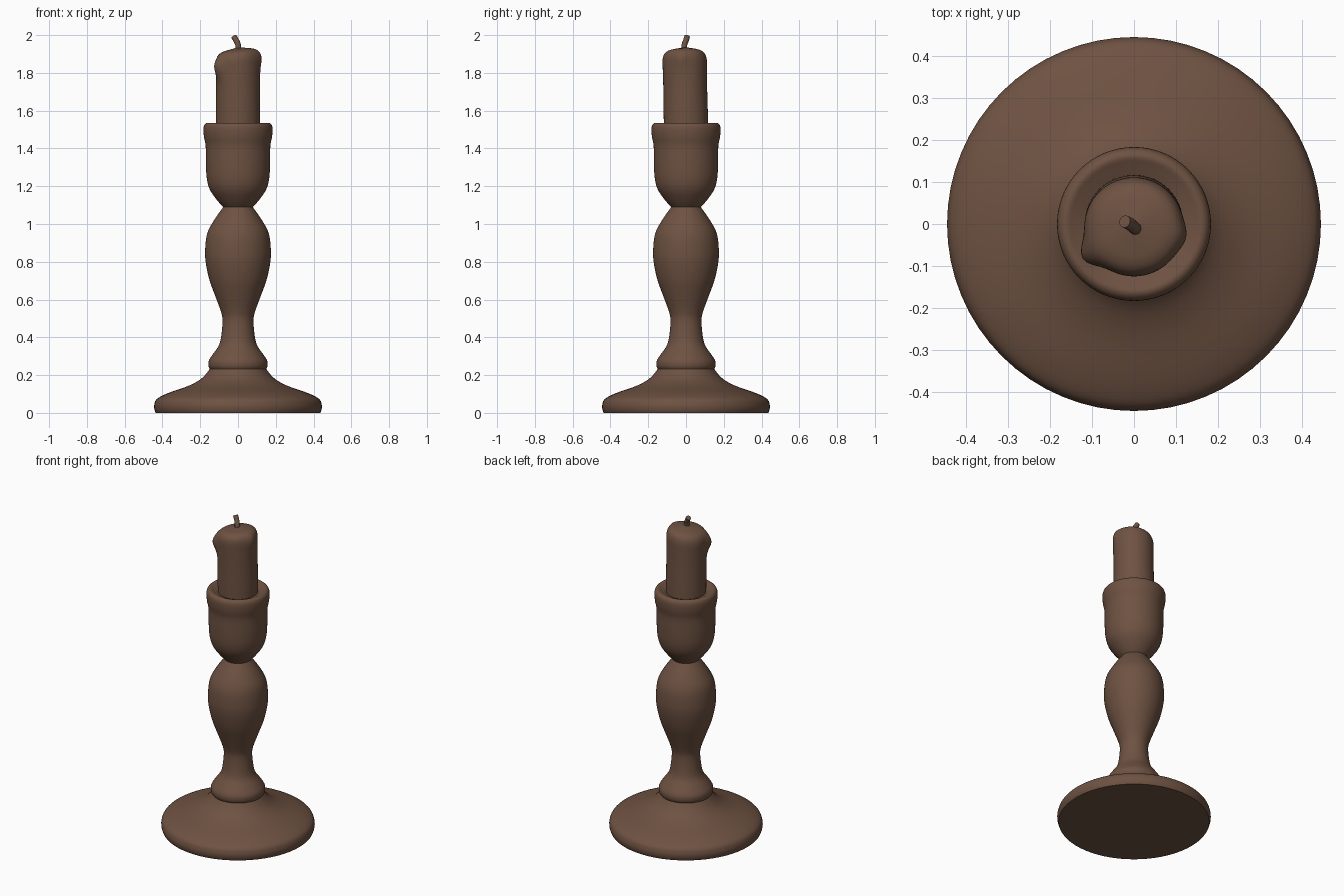
import bpy, bmesh, math
from mathutils import Vector

if "Cube" in bpy.data.objects:
    bpy.data.objects.remove(bpy.data.objects["Cube"])

brown = bpy.data.materials.new("dark_brown")
brown.diffuse_color = (0.155, 0.084, 0.054, 1)
brown.use_nodes = True
brown.node_tree.nodes["Principled BSDF"].inputs["Base Color"].default_value = brown.diffuse_color


def smooth_path(pts, steps=4):
    """Catmull-Rom resampling of a profile or path."""
    p = [Vector(q) for q in pts]
    p = [2 * p[0] - p[1]] + p + [2 * p[-1] - p[-2]]
    out = []
    for i in range(1, len(p) - 2):
        a, b, c, d = p[i - 1:i + 3]
        for s in range(steps):
            t = s / steps
            out.append(0.5 * (2 * b + (c - a) * t + (2 * a - 5 * b + 4 * c - d) * t * t
                              + (3 * b - a - 3 * c + d) * t ** 3))
    return out + [p[-2]]


def finish(name, bm):
    bmesh.ops.recalc_face_normals(bm, faces=bm.faces)
    me = bpy.data.meshes.new(name)
    bm.to_mesh(me)
    bm.free()
    ob = bpy.data.objects.new(name, me)
    bpy.context.collection.objects.link(ob)
    me.materials.append(brown)
    bpy.context.view_layer.objects.active = ob
    ob.select_set(True)
    bpy.ops.object.shade_smooth_by_angle(angle=math.radians(40))
    ob.select_set(False)
    return ob


def skin(rings, caps):
    """Bridge rings of points; caps = (close first, close last)."""
    bm = bmesh.new()
    vs = [[bm.verts.new(p) for p in r] for r in rings]
    n = len(vs[0])
    for a, b in zip(vs, vs[1:]):
        for i in range(n):
            j = (i + 1) % n
            bm.faces.new((a[i], a[j], b[j], b[i]))
    if caps[0]:
        bm.faces.new(vs[0][::-1])
    if caps[1]:
        bm.faces.new(vs[-1])
    return bm


def lathe(name, profile, caps=(False, False), warp=None, n=64):
    rings = []
    for r, z in smooth_path(profile):
        ring = []
        for i in range(n):
            a = math.tau * i / n
            rr, zz = warp(r, z, a) if warp else (r, z)
            ring.append((rr * math.cos(a), rr * math.sin(a), zz))
        rings.append(ring)
    return finish(name, skin(rings, caps))


# Broad foot
lathe("base", [(0.436, 0), (0.443, 0.02), (0.443, 0.045), (0.428, 0.075), (0.37, 0.105),
               (0.27, 0.14), (0.21, 0.17), (0.175, 0.2), (0.15, 0.232)], (True, False))

# Turned stem: collar, narrow waist and bulb
lathe("stem", [(0.15, 0.232), (0.157, 0.25), (0.154, 0.278), (0.13, 0.315), (0.1, 0.36),
               (0.087, 0.42), (0.082, 0.49), (0.09, 0.535), (0.117, 0.61), (0.15, 0.7),
               (0.17, 0.79), (0.174, 0.86), (0.163, 0.95), (0.127, 1.02), (0.078, 1.09)])

# Candle cup with rolled rim
lathe("candle_cup", [(0.078, 1.09), (0.11, 1.125), (0.148, 1.18), (0.165, 1.24), (0.17, 1.32),
                     (0.171, 1.41), (0.18, 1.46), (0.183, 1.5), (0.178, 1.525),
                     (0.162, 1.536), (0.14, 1.528), (0.11, 1.515)])


# Candle with wax drips and a slightly sagging left side
def wax(r, z, a):
    out = 0
    for ang, amp, height in ((-2.55, 0.026, 1.85), (-0.25, 0.009, 1.88)):
        d = (a - ang + math.pi) % math.tau - math.pi
        out += amp * math.exp(-(d / 0.27) ** 2 - ((z - height) / 0.055) ** 2)
    up = max(0, z - 1.52) / 0.4
    sag = 0.018 * up * (1 - math.cos(a)) * min(1, r / 0.12)
    return r + out * min(1, r / 0.1) - 0.008 * up * math.sin(a) * r / 0.12, z - sag * 0.7


lathe("candle", [(0.117, 1.5), (0.117, 1.6), (0.116, 1.72), (0.117, 1.82), (0.117, 1.88),
                 (0.107, 1.912), (0.085, 1.927), (0.05, 1.932), (0.006, 1.935)],
      (False, True), wax)

# Bent wick
path = smooth_path([(0.004, -0.012, 1.915), (0.0, -0.008, 1.95), (-0.01, 0.0, 1.972), (-0.022, 0.006, 1.993)], 3)
rings = []
for k, c in enumerate(path):
    t = (path[min(k + 1, len(path) - 1)] - path[max(k - 1, 0)]).normalized()
    u = t.cross(Vector((0, 1, 0))).normalized()
    v = t.cross(u)
    rings.append([c + 0.015 * (u * math.cos(math.tau * i / 12) + v * math.sin(math.tau * i / 12))
                  for i in range(12)])
finish("wick", skin(rings, (True, True)))
